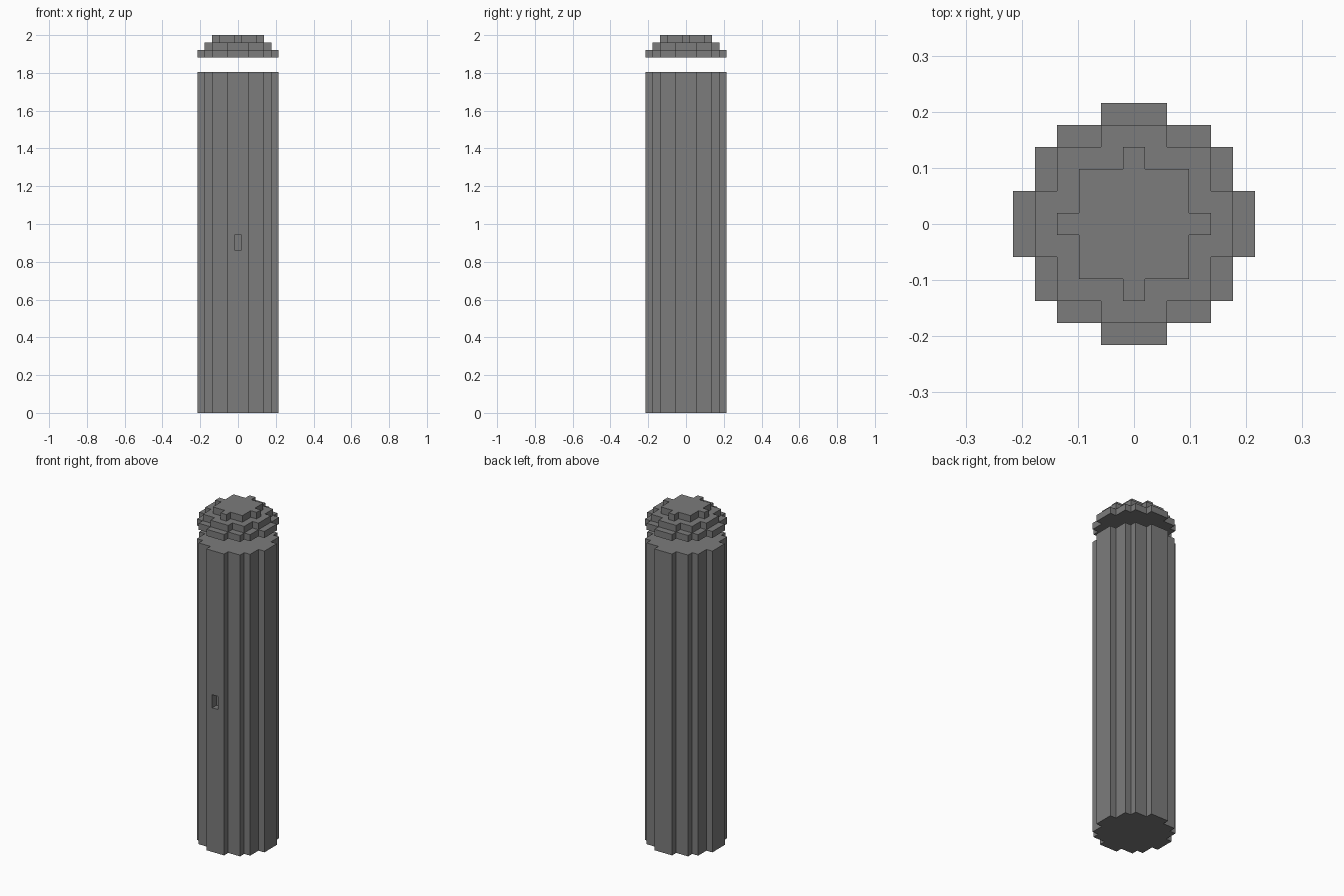
import bpy
import bmesh

if "Cube" in bpy.data.objects:
    bpy.data.objects.remove(bpy.data.objects["Cube"], do_unlink=True)

CELL = 2 / 51  # edge of one block

grey = bpy.data.materials.new("grey")
grey.use_nodes = True
grey.diffuse_color = (0.2, 0.2, 0.2, 1)
grey.node_tree.nodes["Principled BSDF"].inputs["Base Color"].default_value = (0.2, 0.2, 0.2, 1)


def outline(steps):
    """Stepped round outline: steps are the (x, y) outer corners of one quarter."""
    quarter = []
    for i, (x, y) in enumerate(steps):
        if i:
            quarter.append((x, steps[i - 1][1]))
        quarter.append((x, y))
    points = []
    for _ in range(4):
        points += quarter
        quarter = [(-y, x) for x, y in quarter]
    return points


def prism(name, points, low, high):
    """Extrude an outline upward between two heights, all in blocks."""
    bm = bmesh.new()
    base = bm.faces.new([bm.verts.new((x * CELL, y * CELL, low * CELL)) for x, y in points])
    top = bmesh.ops.extrude_face_region(bm, geom=[base])["geom"]
    bmesh.ops.translate(bm, vec=(0, 0, (high - low) * CELL),
                        verts=[v for v in top if isinstance(v, bmesh.types.BMVert)])
    bmesh.ops.recalc_face_normals(bm, faces=bm.faces)
    mesh = bpy.data.meshes.new(name)
    bm.to_mesh(mesh)
    bm.free()
    mesh.materials.append(grey)
    obj = bpy.data.objects.new(name, mesh)
    bpy.context.collection.objects.link(obj)
    return obj


wide = outline([(5.5, 1.5), (4.5, 3.5), (3.5, 4.5), (1.5, 5.5)])
medium = outline([(4.5, 1.5), (3.5, 3.5), (1.5, 4.5)])
narrow = outline([(3.5, 0.5), (2.5, 2.5), (0.5, 3.5)])

# Column with a small slot one block deep in its front
column = prism("column", wide, 0, 46)
cutter = prism("slot_cutter", [(-0.5, -6.5), (0.5, -6.5), (0.5, -4.5), (-0.5, -4.5)], 22, 24)
cutter.hide_render = True
cutter.hide_set(True)
cut = column.modifiers.new("slot", 'BOOLEAN')
cut.operation = 'DIFFERENCE'
cut.solver = 'EXACT'
cut.object = cutter

# Bake the slot into the column and drop the cutter
bpy.context.view_layer.update()
depsgraph = bpy.context.evaluated_depsgraph_get()
carved = bpy.data.meshes.new_from_object(column.evaluated_get(depsgraph))
column.modifiers.clear()
column.data = carved
bpy.data.objects.remove(cutter, do_unlink=True)

# Stepped cap floating above the column
for level, (name, shape) in enumerate([("cap_base", wide), ("cap_middle", medium), ("cap_top", narrow)]):
    prism(name, shape, 48 + level, 49 + level)
